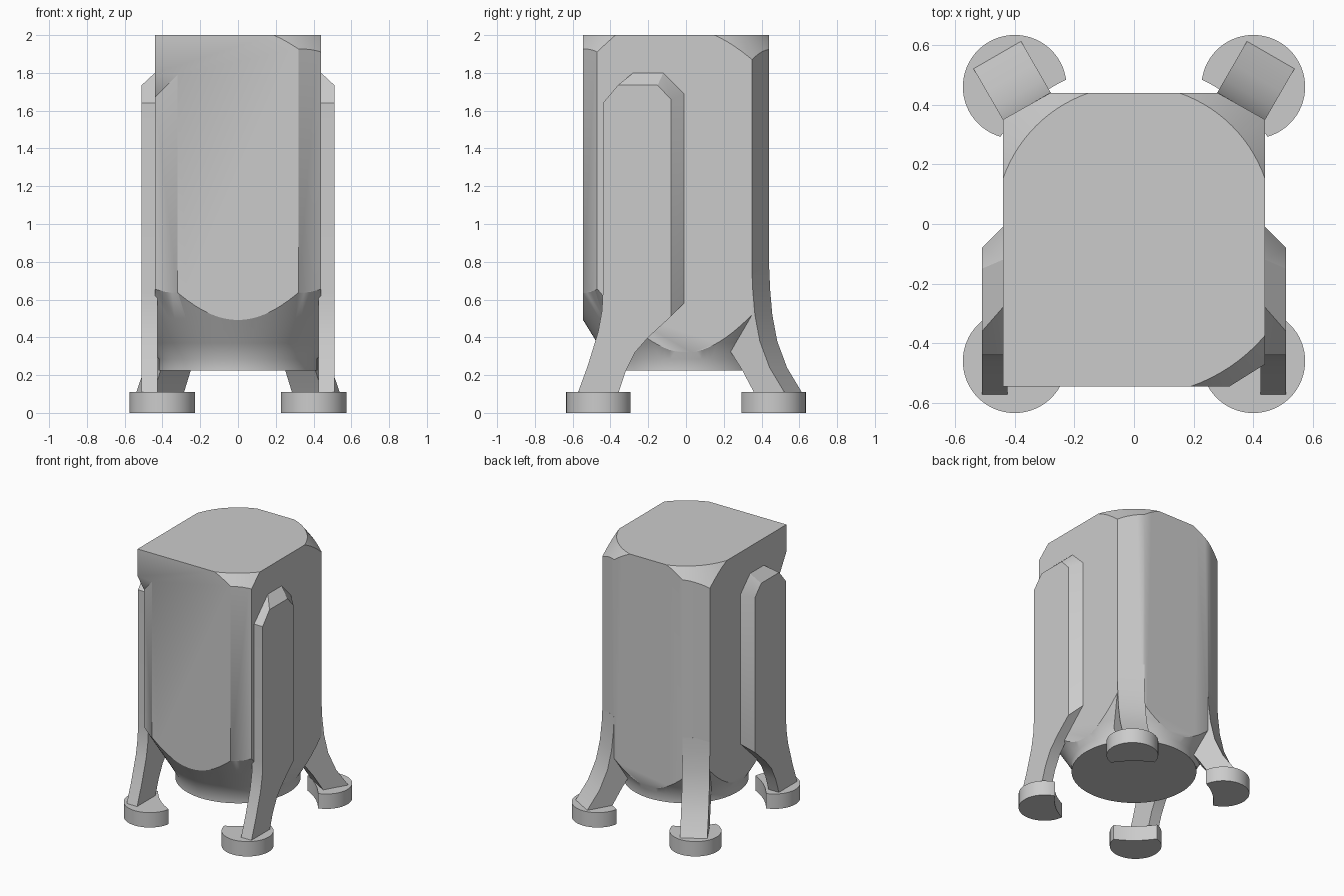
import bpy, bmesh, math
from math import sin, cos, pi, radians

cube = bpy.data.objects.get("Cube")
if cube:
    bpy.data.objects.remove(cube, do_unlink=True)

grey = bpy.data.materials.new("plain_grey")
grey.use_nodes = True
grey.diffuse_color = (0.6, 0.6, 0.6, 1)
grey.node_tree.nodes["Principled BSDF"].inputs["Base Color"].default_value = (0.6, 0.6, 0.6, 1)


def loft(name, loops):
    """Closed solid through loops that share a point count."""
    bm = bmesh.new()
    rings = [[bm.verts.new(p) for p in loop] for loop in loops]
    n = len(rings[0])
    for a, b in zip(rings, rings[1:]):
        for i in range(n):
            j = (i + 1) % n
            bm.faces.new((a[i], a[j], b[j], b[i]))
    bm.faces.new(rings[0])
    bm.faces.new(rings[-1])
    bmesh.ops.recalc_face_normals(bm, faces=bm.faces)
    mesh = bpy.data.meshes.new(name)
    bm.to_mesh(mesh)
    bm.free()
    mesh.materials.append(grey)
    obj = bpy.data.objects.new(name, mesh)
    bpy.context.collection.objects.link(obj)
    return obj


def select(obj):
    bpy.ops.object.select_all(action='DESELECT')
    bpy.context.view_layer.objects.active = obj
    obj.select_set(True)


def cut(obj, cutter, operation):
    """Apply a boolean and throw the cutter away."""
    mod = obj.modifiers.new("cut", 'BOOLEAN')
    mod.operation = operation
    mod.solver = 'EXACT'
    mod.object = cutter
    select(obj)
    bpy.ops.object.modifier_apply(modifier=mod.name)
    bpy.data.objects.remove(cutter, do_unlink=True)


def smooth(obj, angle=31):
    select(obj)
    bpy.ops.object.shade_smooth_by_angle(angle=radians(angle))


def circle(radius, z, x=0, y=0, n=64):
    return [(x + radius * cos(2 * pi * k / n), y + radius * sin(2 * pi * k / n), z)
            for k in range(n)]


# Body: chamfered prism, its front right corner left square for now
plan = [(-.44, -.545), (.32, -.545), (.44, -.47), (.44, .35),
        (.28, .44), (-.28, .44), (-.44, .35)]
body = loft("body", [[(x, y, z) for x, y in plan] for z in (.1, 2)])

# Chamfer the front right corner below a square overhang
corner = [(-.6, -.37), (-.16, -.645), (-.6, -.645)]
overhang = [(x, y, 1.8 - .083 * (x + .44) - 1.733 * (y + .545)) for x, y in corner]
cut(body, loft("corner_cutter", [[(x, y, 0) for x, y in corner], overhang]), 'DIFFERENCE')

# Turned envelope: round base, flared bell, sloped top corners
SEG = 96


def shoulder(k):
    if k <= SEG // 2:
        return .465
    return .75 if k < SEG * 3 // 4 else .577


envelope = [circle(r, z, n=SEG) for r, z in
            ((.42, .225), (.42, .285), (.47, .37), (.55, .5), (.64, .65), (.78, .8))]
for extra, z in ((.3, 1.6), (-.075, 2.1)):
    envelope.append([((shoulder(k) + extra) * cos(2 * pi * k / SEG),
                      (shoulder(k) + extra) * sin(2 * pi * k / SEG), z)
                     for k in range(SEG)])
cut(body, loft("envelope_cutter", envelope), 'INTERSECT')
smooth(body)

# Front fin and leg outline (y, z); the rim is chamfered at the top and back
heel = [(-.575, .1), (-.52, .25), (-.465, .43), (-.445, .54), (-.44, .64), (-.44, 1.64)]
base_rim = [(-.28, 1.80), (-.12, 1.80), (-.01, 1.69), (-.01, .58)]
outer_rim = [(-.36, 1.735), (-.15, 1.735), (-.08, 1.66), (-.08, .51)]
toe = [(-.2, .40), (-.27, .32), (-.32, .22), (-.36, .1)]

# Rear leg outline (distance out, z)
rear = [(.522, .76), (.526, .66), (.54, .52), (.57, .38), (.63, .24), (.727, .1),
        (.54, .1), (.46, .23), (.387, .33), (.36, .6), (.36, .76)]

for side, label in ((1, "left"), (-1, "right")):
    fin = loft("front_leg_" + label,
               [[(side * x, y, z) for y, z in heel + rim + toe]
                for x, rim in ((.425, base_rim), (.44, base_rim), (.51, outer_rim))])
    smooth(fin)

    # The rear leg is turned so that its back lies on the body chamfer
    leg = loft("rear_leg_" + label,
               [[(side * (.5 * u + .866 * t), .866 * u - .5 * t, z) for u, z in rear]
                for t in (.0215, .206)])
    smooth(leg)

    # Round feet, bitten on the inside by a circle about the centre
    for y, end in ((-.46, "front"), (.46, "rear")):
        foot = loft(end + "_foot_" + label,
                    [circle(.174, z, side * .4, y) for z in (0, .11)])
        cut(foot, loft("foot_cutter", [circle(.535, z, n=SEG) for z in (-.1, .3)]), 'DIFFERENCE')
        smooth(foot)
